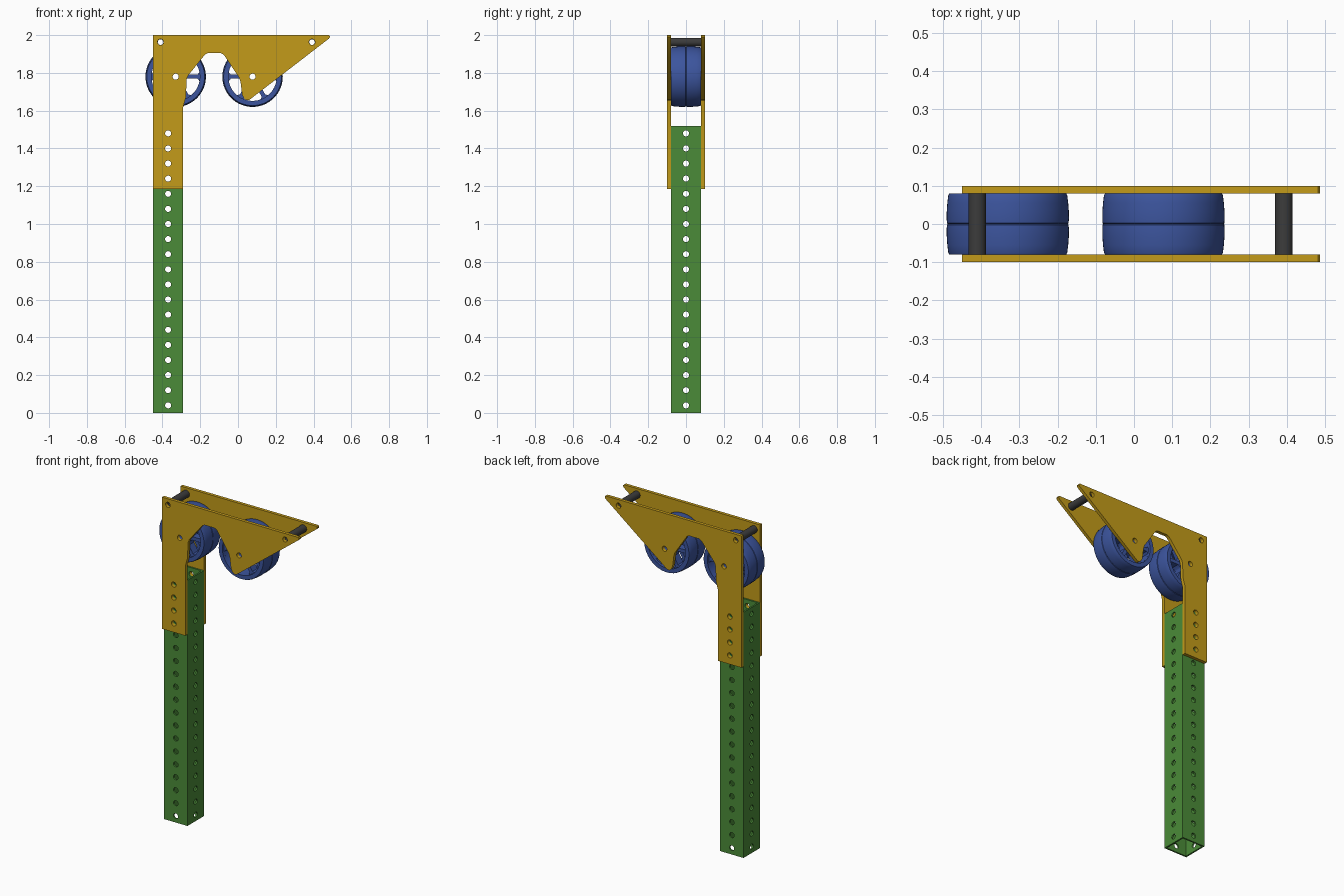
import bpy, bmesh, math
from mathutils import Matrix, Vector

if "Cube" in bpy.data.objects:
    bpy.data.objects.remove(bpy.data.objects["Cube"])

PI = math.pi


def material(name, rgb):
    m = bpy.data.materials.new(name)
    m.diffuse_color = (*rgb, 1)
    m.use_nodes = True
    m.node_tree.nodes["Principled BSDF"].inputs["Base Color"].default_value = m.diffuse_color
    return m


GOLD = material("gold", (0.55, 0.33, 0.01))
GREEN = material("green", (0.07, 0.26, 0.04))
BLUE = material("blue", (0.045, 0.09, 0.34))
DARK = material("dark", (0.045, 0.045, 0.045))


def circle(x, z, r, n=24):
    return [(x + r * math.cos(2 * PI * i / n), z + r * math.sin(2 * PI * i / n)) for i in range(n)]


def sheet(outlines, thick):
    """Flat sheet in the xz plane with holes, centred on y = 0."""
    cu = bpy.data.curves.new("tmp", 'CURVE')
    cu.dimensions = '2D'
    cu.fill_mode = 'BOTH'
    cu.extrude = thick / 2
    for pts in outlines:
        s = cu.splines.new('POLY')
        s.points.add(len(pts) - 1)
        for p, (x, z) in zip(s.points, pts):
            p.co = (x, z, 0, 1)
        s.use_cyclic_u = True
    ob = bpy.data.objects.new("tmp", cu)
    bpy.context.collection.objects.link(ob)
    bpy.context.view_layer.update()
    me = bpy.data.meshes.new_from_object(ob.evaluated_get(bpy.context.evaluated_depsgraph_get()))
    bpy.data.objects.remove(ob)
    me.transform(Matrix.Rotation(PI / 2, 4, 'X'))
    me.materials.clear()
    return me


def lathe(bm, profile, n=64):
    """Closed (radius, y) profile revolved about the y axis."""
    rings = [[bm.verts.new((r * math.cos(2 * PI * i / n), y, r * math.sin(2 * PI * i / n)))
              for r, y in profile] for i in range(n)]
    k = len(profile)
    for i in range(n):
        a, b = rings[i], rings[(i + 1) % n]
        for j in range(k):
            bm.faces.new((a[j], a[(j + 1) % k], b[(j + 1) % k], b[j]))


def finish(name, me, mat, loc=(0, 0, 0)):
    bm = bmesh.new()
    bm.from_mesh(me)
    bmesh.ops.remove_doubles(bm, verts=bm.verts, dist=1e-5)
    bmesh.ops.recalc_face_normals(bm, faces=bm.faces)
    bm.to_mesh(me)
    bm.free()
    me.materials.append(mat)
    ob = bpy.data.objects.new(name, me)
    ob.location = loc
    bpy.context.collection.objects.link(ob)
    bpy.ops.object.select_all(action='DESELECT')
    ob.select_set(True)
    bpy.context.view_layer.objects.active = ob
    bpy.ops.object.shade_smooth_by_angle(angle=math.radians(30))
    return ob


POST_X = -0.37
AXLES = [(-0.33, 1.78), (0.077, 1.78)]
SPACERS = [(-0.41, 1.963), (0.392, 1.963)]

# Square post: four perforated walls
walls = bmesh.new()
holes = [circle(0, 0.04 + 0.08 * i, 0.016) for i in range(19)]
for k in range(4):
    w = 0.08 if k % 2 == 0 else 0.07
    me = sheet([[(-w, 0), (w, 0), (w, 1.52), (-w, 1.52)]] + holes, 0.01)
    me.transform(Matrix.Rotation(k * PI / 2, 4, 'Z') @ Matrix.Translation((0, -0.075, 0)))
    walls.from_mesh(me)
post = bpy.data.meshes.new("post")
walls.to_mesh(post)
finish("post", post, GREEN, (POST_X, 0, 0))

# Side plates
outline = [(-0.45, 1.185), (-0.29, 1.185), (-0.29, 1.62), (-0.276, 1.67), (-0.272, 1.765),
           (-0.265, 1.785), (-0.182, 1.888), (-0.173, 1.898), (-0.158, 1.905), (-0.092, 1.905),
           (-0.077, 1.898), (-0.068, 1.886), (0.006, 1.775), (0.013, 1.755), (0.022, 1.685),
           (0.03, 1.667), (0.045, 1.655), (0.06, 1.657), (0.481, 1.981), (0.486, 1.988),
           (0.486, 1.995), (0.481, 2.0), (-0.45, 2.0)]
holes = [circle(x, z, 0.016) for x, z in AXLES + SPACERS]
holes += [circle(POST_X, 1.24 + 0.08 * i, 0.016) for i in range(4)]
for name, y in (("front_plate", -0.09), ("back_plate", 0.09)):
    finish(name, sheet([outline] + holes, 0.02), GOLD, (0, y, 0))


# Spoked wheels, two side by side on each axle
def window(a, r0=0.05, r1=0.128, half=0.011, c=0.012):
    """Opening between two spokes, centred on angle a."""
    pts = []
    for r, d in ((r0, half + c), (r0 + c, half), (r1 - c, half), (r1, half + c)):
        pts.append((r, PI / 6 - math.asin(d / r)))
    arc = pts + [(r1, pts[-1][1] * t) for t in (0.6, 0.2)]
    full = arc + [(r, -t) for r, t in reversed(arc)]
    return [(r * math.cos(a + t), r * math.sin(a + t)) for r, t in full]


def wheel_mesh(side):
    bm = bmesh.new()
    lathe(bm, [(0.128, 0.0), (0.157, 0.0), (0.159, 0.002), (0.16, 0.015), (0.1595, 0.035),
               (0.158, 0.055), (0.1555, 0.075), (0.153, 0.08), (0.128, 0.08)])
    lathe(bm, [(0.016, 0.0), (0.042, 0.0), (0.042, 0.08), (0.016, 0.08)], 32)
    me = sheet([circle(0, 0, 0.132, 64), circle(0, 0, 0.03)]
               + [window(PI / 6 + i * PI / 3) for i in range(6)], 0.05)
    me.transform(Matrix.Translation((0, 0.04, 0)))
    bm.from_mesh(me)
    out = bpy.data.meshes.new("wheel")
    bm.to_mesh(out)
    bm.free()
    out.transform(Matrix.Scale(side, 4, Vector((0, 1, 0))))
    return out


for label, (x, z) in zip(("left", "right"), AXLES):
    for part, side in (("front", -1), ("back", 1)):
        finish(f"{label}_{part}_wheel", wheel_mesh(side), BLUE, (x, 0, z))

# Hollow spacers between the plates
for label, (x, z) in zip(("left", "right"), SPACERS):
    bm = bmesh.new()
    lathe(bm, [(0.015, -0.08), (0.023, -0.08), (0.023, 0.08), (0.015, 0.08)], 32)
    me = bpy.data.meshes.new("spacer")
    bm.to_mesh(me)
    bm.free()
    finish(f"{label}_spacer", me, DARK, (x, 0, z))
